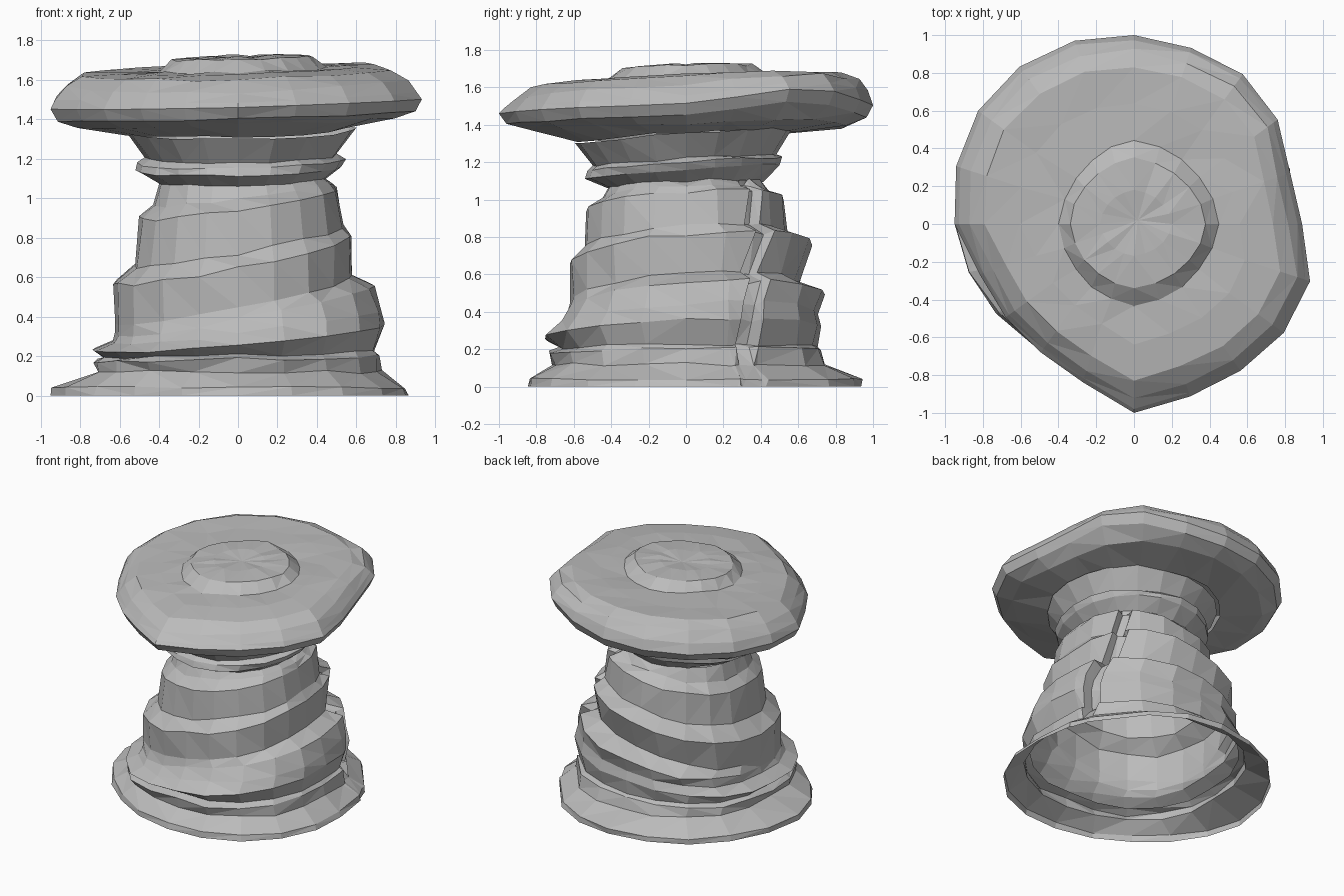
import bpy
import bmesh
import random
from math import cos, sin, radians, exp

random.seed(4)
cube = bpy.data.objects.get("Cube")
if cube:
    bpy.data.objects.remove(cube, do_unlink=True)

ANGLES = list(range(0, 360, 18))

stone = bpy.data.materials.new("grey_stone")
stone.use_nodes = True
stone.diffuse_color = (0.5, 0.5, 0.5, 1)
stone.node_tree.nodes["Principled BSDF"].inputs["Base Color"].default_value = (0.5, 0.5, 0.5, 1)


def rock_from_rings(name, rings, peak=None):
    """Skin a stack of point rings into one faceted rock, open at the bottom."""
    bm = bmesh.new()
    loops = [[bm.verts.new(point) for point in ring] for ring in rings]
    for lower, upper in zip(loops, loops[1:]):
        for i in range(len(lower)):
            j = (i + 1) % len(lower)
            bm.faces.new((lower[i], lower[j], upper[j], upper[i]))
    if peak:
        tip = bm.verts.new(peak)
        last = loops[-1]
        for i in range(len(last)):
            bm.faces.new((last[i], last[(i + 1) % len(last)], tip))
    bmesh.ops.triangulate(bm, faces=bm.faces[:], quad_method="SHORT_EDGE")
    bmesh.ops.recalc_face_normals(bm, faces=bm.faces[:])
    mesh = bpy.data.meshes.new(name)
    bm.to_mesh(mesh)
    bm.free()
    mesh.materials.append(stone)
    obj = bpy.data.objects.new(name, mesh)
    bpy.context.collection.objects.link(obj)


def oval(z, tilt, left, right, front, back, rough=0.015, square=0.0, lean=0.0,
         rise=0.0, angles=ANGLES, notch=()):
    """One rough oval ring, tilted up to the back right; notch angles are pushed in."""
    points = []
    for angle in angles:
        c, s = cos(radians(angle)), sin(radians(angle))
        size = 1.01 - random.uniform(0, rough) * 1.4
        size += square * abs(2 * c * s) + lean * c * max(0, -s)
        if angle in notch:
            size -= 0.1
        x = c * size * (right if c > 0 else -left)
        y = s * size * (back if s > 0 else -front)
        lift = tilt * (x + 0.4 * y) + rise * y + random.uniform(-rough, rough) * 0.5
        points.append((x, y, z + lift if z > 0 else 0))
    return points


def layer(z, *shape):
    """One layer: a skewed foot, then a squarish column with a wandering crack."""
    a = 22 + 22 * z
    crack = [a - 5, a - 3, a + 3, a + 5]
    angles = sorted([angle for angle in ANGLES if angle != 36] + crack)
    notch = crack[1:3] if 0.15 < z < 1.05 else ()
    foot = z < 0.1
    return oval(z, *shape, rough=0.012 if foot else 0.02, square=0 if foot else 0.05,
                lean=0.11 if foot else 0, angles=angles, notch=notch)


# Flared foot and column of tilted layers, each ending in a narrow ledge
layers = [
    (0.00, 0.00, -0.95, 0.86, -0.85, 0.94),
    (0.04, 0.00, -0.94, 0.85, -0.84, 0.94),
    (0.12, 0.00, -0.72, 0.73, -0.71, 0.75),
    (0.19, 0.02, -0.74, 0.73, -0.74, 0.73),
    (0.21, 0.02, -0.69, 0.70, -0.68, 0.70),
    (0.29, 0.09, -0.74, 0.74, -0.76, 0.72),
    (0.35, 0.13, -0.64, 0.73, -0.69, 0.71),
    (0.43, 0.18, -0.63, 0.69, -0.63, 0.74),
    (0.49, 0.20, -0.62, 0.58, -0.62, 0.60),
    (0.70, 0.20, -0.63, 0.58, -0.63, 0.68),
    (0.76, 0.19, -0.52, 0.54, -0.54, 0.54),
    (0.97, 0.14, -0.50, 0.51, -0.53, 0.52),
    (1.02, 0.12, -0.43, 0.48, -0.45, 0.44),
    (1.10, 0.02, -0.40, 0.43, -0.40, 0.40),
]
rock_from_rings("foot_and_column", [layer(*row) for row in layers])

# Neck with a sharp undercut lip
neck = [
    (1.07, 0.00, -0.39, 0.41, -0.39, 0.41),
    (1.15, 0.02, -0.52, 0.52, -0.54, 0.50),
    (1.19, 0.02, -0.51, 0.55, -0.53, 0.51),
    (1.21, 0.02, -0.47, 0.50, -0.50, 0.48),
    (1.34, 0.02, -0.57, 0.60, -0.60, 0.57),
]
rock_from_rings("neck", [oval(*row, rise=0.06) for row in neck])

# Overhanging cap: a teardrop outline, scaled at each level
outline = [0.89, 0.87, 0.94, 0.98, 0.98, 1.0, 1.02, 1.03, 1.02, 0.99,
           0.95, 0.86, 0.84, 0.84, 0.88, 1.0, 0.96, 0.96, 0.98, 0.98]


def cap_ring(scale, z, rise, rough, lift):
    """One cap level that rises towards the back and lifts at its back right corner."""
    points = []
    for angle, radius in zip(ANGLES, outline):
        r = radius * scale * (1 - random.uniform(0, rough))
        x, y = r * cos(radians(angle)), r * sin(radians(angle))
        corner = lift * exp(-((angle - 42) / 28) ** 2)
        wobble = random.uniform(-rough, rough) * 0.5
        points.append((x, y, z + rise * y + 0.03 * x + corner + wobble))
    return points


cap = [
    (0.59, 1.34, 0.05, 0.02, 0.00),
    (0.87, 1.38, 0.01, 0.02, 0.03),
    (0.97, 1.42, 0.02, 0.01, 0.07),
    (1.00, 1.48, 0.02, 0.00, 0.08),
    (0.98, 1.53, 0.05, 0.01, 0.05),
    (0.93, 1.59, 0.06, 0.02, 0.02),
    (0.84, 1.64, 0.05, 0.02, 0.00),
    (0.64, 1.65, 0.04, 0.02, 0.00),
]

# Low round boss in the middle of the cap
boss = [
    (1.65, 0.02, -0.40, 0.45, -0.43, 0.44),
    (1.71, 0.02, -0.34, 0.38, -0.34, 0.35),
    (1.72, 0.02, -0.18, 0.20, -0.17, 0.18),
]
rock_from_rings("cap", [cap_ring(*row) for row in cap]
                + [oval(*row, square=-0.05, rise=0.02) for row in boss],
                peak=(0.02, 0.02, 1.71))
